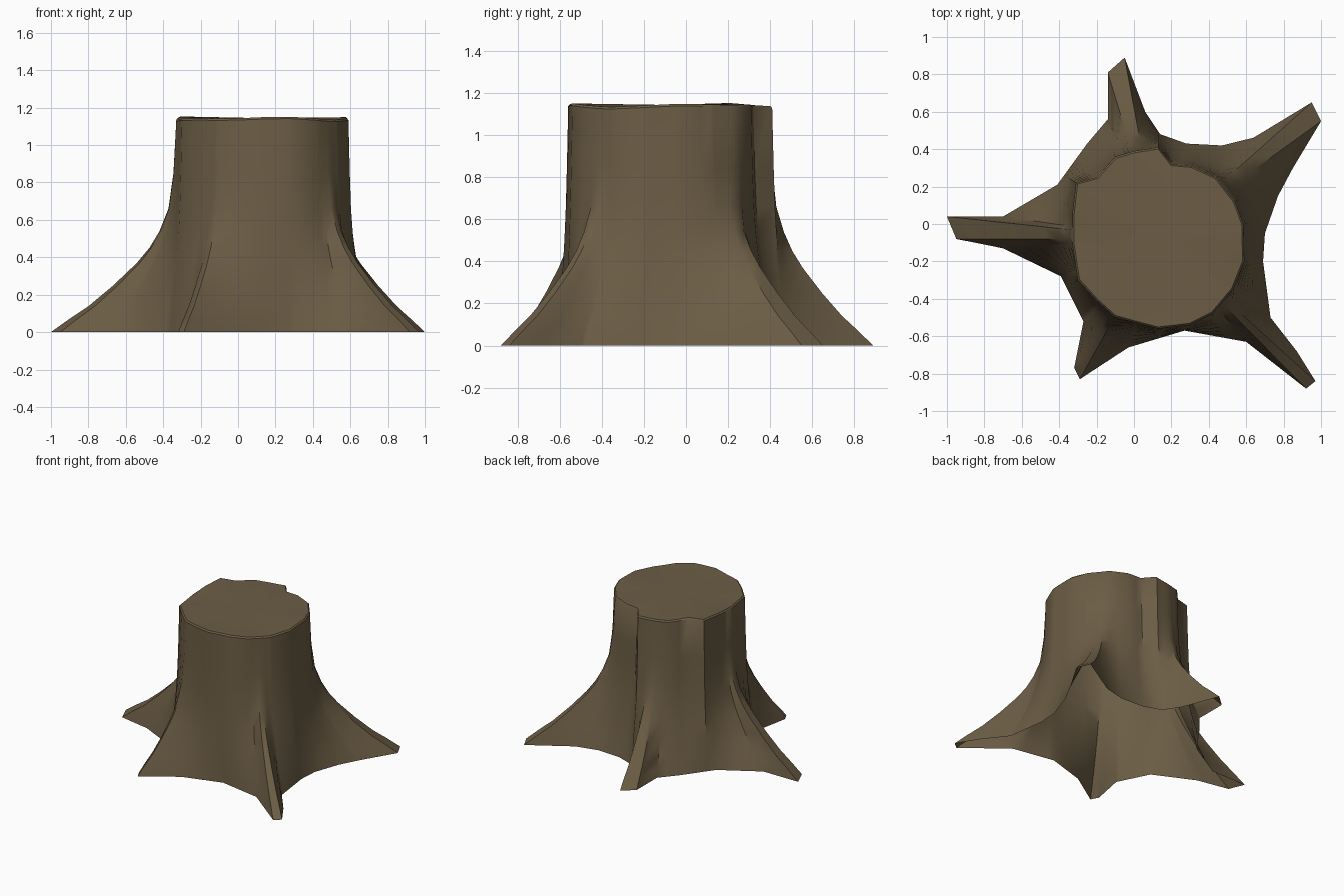
import bpy
import bmesh
import math
from mathutils import Vector

default = bpy.data.objects.get("Cube")
if default:
    bpy.data.objects.remove(default)

CENTRE = Vector((0.13, -0.08))
HEIGHT = 1.14

# Outline where the five roots meet the ground, counter-clockwise
GROUND = [(-1, .04), (-.95, -.08), (-.7, -.13), (-.39, -.28), (-.27, -.52),
          (-.32, -.77), (-.29, -.83), (-.03, -.66), (.27, -.57), (.6, -.63),
          (.92, -.88), (.97, -.84), (.87, -.68), (.73, -.5), (.69, -.2),
          (.7, -.05), (.77, .15), (.85, .3), (1, .55), (.95, .65),
          (.62, .45), (.47, .42), (.28, .43), (.14, .48), (.06, .6),
          (-.05, .89), (-.14, .81), (-.14, .56), (-.25, .43), (-.41, .21),
          (-.7, .04)]

# Outline of the sawn top, with its step at the back
TRUNK = [(-.33, -.1), (-.3, -.3), (-.2, -.41), (-.1, -.5), (.13, -.56),
         (.3, -.54), (.42, -.48), (.53, -.35), (.59, -.2), (.585, 0),
         (.54, .12), (.44, .25), (.31, .31), (.2, .32), (.13, .41),
         (0, .39), (-.1, .36), (-.2, .25), (-.31, .22), (-.33, .05)]

# Height and how far the surface spreads from trunk to ground outline
FLARE = [(0, 1), (.07, .85), (.14, .69), (.25, .49), (.37, .3), (.45, .2),
         (.54, .12), (.66, .05), (.85, .015), (HEIGHT, 0)]


def local(points):
    return [Vector(p) - CENTRE for p in points]


def cross(a, b):
    return a.x * b.y - a.y * b.x


def reach(outline, angle):
    """Point of a closed outline in the given direction from the centre."""
    d = Vector((math.cos(angle), math.sin(angle)))
    for i, p in enumerate(outline):
        q = outline[(i + 1) % len(outline)]
        if p.dot(d) > 0 and q.dot(d) > 0 and cross(d, p) <= 1e-6 <= cross(d, q) + 2e-6:
            return d * (cross(p, q) / cross(d, q - p))
    return d * 0.47


def merged_angles(*outlines):
    """Directions of all outline corners, without near duplicates."""
    result = []
    for a in sorted(math.atan2(p.y, p.x) for o in outlines for p in o):
        if not result or a - result[-1] > 0.012:
            result.append(a)
    return result


def add_ring(bm, points, height):
    return [bm.verts.new((p.x + CENTRE.x, p.y + CENTRE.y, height(a)))
            for p, a in zip(points, angles)]


def bridge(bm, lower, upper):
    n = len(lower)
    for i in range(n):
        j = (i + 1) % n
        bm.faces.new((lower[i], lower[j], upper[j], upper[i]))


def rim_height(angle):
    return HEIGHT - .006 + .005 * math.sin(3 * angle) + .004 * math.cos(5 * angle)


ground, trunk = local(GROUND), local(TRUNK)
angles = merged_angles(ground, trunk)
foot = [reach(ground, a) for a in angles]
top = [reach(trunk, a) for a in angles]

# Bark: rings that blend from the root outline into the trunk, open below
bm = bmesh.new()
rings = []
for z, spread in FLARE:
    taper = 1 + .045 * (1 - z / HEIGHT)
    points = [(t * taper).lerp(f, spread) for t, f in zip(top, foot)]
    level = rim_height if z == HEIGHT else (lambda a, z=z: z)
    rings.append(add_ring(bm, points, level))

# Worn rim and the sawn face
rings.append(add_ring(bm, [p * .98 for p in top], lambda a: rim_height(a) + .01))
for lower, upper in zip(rings, rings[1:]):
    bridge(bm, lower, upper)
hub = bm.verts.new((CENTRE.x, CENTRE.y, HEIGHT + .004))
last = rings[-1]
for i, v in enumerate(last):
    bm.faces.new((v, last[(i + 1) % len(last)], hub))

mesh = bpy.data.meshes.new("tree_stump")
bm.to_mesh(mesh)
bm.free()
stump = bpy.data.objects.new("tree_stump", mesh)
bpy.context.collection.objects.link(stump)

# One bark colour for the whole stump
bark = bpy.data.materials.new("bark_brown")
bark.use_nodes = True
colour = (.15, .11, .06, 1)
bark.diffuse_color = colour
bark.node_tree.nodes["Principled BSDF"].inputs["Base Color"].default_value = colour
mesh.materials.append(bark)

# Smooth bark with crisp root ridges and rim
bpy.ops.object.select_all(action="DESELECT")
stump.select_set(True)
bpy.context.view_layer.objects.active = stump
bpy.ops.object.shade_smooth_by_angle(angle=math.radians(40))
